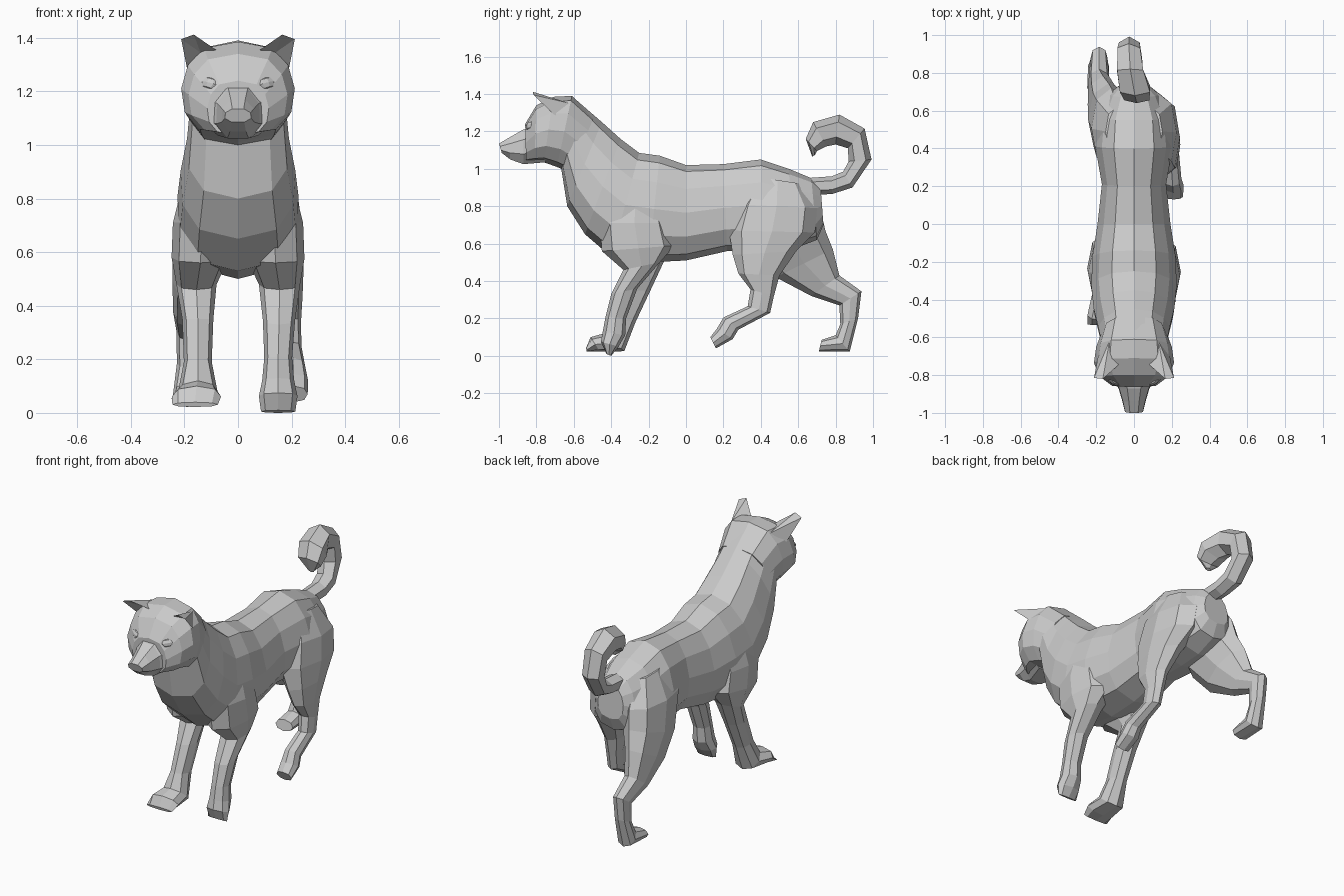
import bpy, bmesh, math
from mathutils import Vector

grey = bpy.data.materials.new("grey coat")
grey.diffuse_color = (0.6, 0.6, 0.6, 1)


def finish(name, bm):
    bmesh.ops.recalc_face_normals(bm, faces=bm.faces)
    me = bpy.data.meshes.new(name)
    bm.to_mesh(me)
    bm.free()
    me.materials.append(grey)
    ob = bpy.data.objects.new(name, me)
    bpy.context.collection.objects.link(ob)
    return ob


def loft(name, rings, sides=8, low=0.0, power=0.85, flat=False):
    """Skin rings given as (y1, z1, y2, z2, x centre, half width).
    low widens the lower half, power squares the sides, flat turns an edge up."""
    bm = bmesh.new()
    loops = []
    shift = math.pi / sides if flat else 0
    grow = 1 / math.cos(shift)
    for y1, z1, y2, z2, xc, w in rings:
        loop = []
        for i in range(sides):
            t = 2 * math.pi * i / sides + shift
            c, s = math.cos(t) * grow, math.sin(t) * grow
            s = math.copysign(abs(s) ** power, s) if abs(s) > 1e-6 else 0
            k = (1 - c) / 2
            loop.append(bm.verts.new((xc + w * s * (1 - low * c),
                                      y1 + (y2 - y1) * k, z1 + (z2 - z1) * k)))
        loops.append(loop)
    for a, b in zip(loops, loops[1:]):
        for i in range(sides):
            j = (i + 1) % sides
            bm.faces.new((a[i], a[j], b[j], b[i]))
    bm.faces.new(loops[0])
    bm.faces.new(loops[-1])
    return finish(name, bm)


# Torso and neck, rump to throat
loft("torso", [
    (0.72, 0.90, 0.735, 0.70, 0, 0.085),
    (0.67, 0.95, 0.70, 0.62, 0, 0.135),
    (0.55, 1.0, 0.57, 0.57, 0, 0.19),
    (0.40, 1.05, 0.42, 0.56, 0, 0.205),
    (0.20, 1.025, 0.22, 0.56, 0, 0.17),
    (0.0, 1.02, 0.0, 0.51, 0, 0.193),
    (-0.14, 1.07, -0.20, 0.50, 0, 0.22),
    (-0.25, 1.085, -0.40, 0.53, 0, 0.226),
    (-0.35, 1.16, -0.54, 0.65, 0, 0.214),
    (-0.45, 1.25, -0.635, 0.80, 0, 0.19),
    (-0.56, 1.345, -0.67, 1.02, 0, 0.175)], 12, 0.15, 0.75)

# Head, back of skull to face
loft("head", [
    (-0.49, 1.28, -0.62, 0.98, 0, 0.165),
    (-0.61, 1.39, -0.69, 1.01, 0, 0.20),
    (-0.71, 1.385, -0.76, 1.035, 0, 0.212),
    (-0.80, 1.34, -0.81, 1.035, 0, 0.185),
    (-0.86, 1.24, -0.855, 1.035, 0, 0.115)], 12, 0.06, 0.65)

# Muzzle, tapering to the nose
loft("muzzle", [
    (-0.77, 1.24, -0.75, 1.035, 0, 0.15),
    (-0.87, 1.21, -0.87, 1.025, 0, 0.08),
    (-0.94, 1.17, -0.94, 1.05, 0, 0.06),
    (-1.0, 1.135, -0.985, 1.085, 0, 0.048)], 8, 0.05, 0.85, True)

# Curled tail
loft("tail", [
    (0.64, 0.86, 0.64, 0.95, 0.0, 0.055),
    (0.78, 0.865, 0.78, 0.96, 0.0, 0.055),
    (0.89, 0.90, 0.84, 0.985, -0.01, 0.06),
    (0.992, 1.05, 0.87, 1.04, -0.025, 0.062),
    (0.955, 1.215, 0.865, 1.11, -0.028, 0.068),
    (0.82, 1.29, 0.80, 1.13, -0.02, 0.078),
    (0.68, 1.25, 0.75, 1.12, 0.005, 0.09),
    (0.64, 1.16, 0.70, 1.095, 0.015, 0.075),
    (0.675, 1.065, 0.69, 1.075, 0.02, 0.02)], 6)

# Front legs, shoulder to paw
loft("front_leg_right", [
    (-0.40, 0.88, -0.14, 0.88, 0.12, 0.08),
    (-0.46, 0.71, -0.09, 0.71, 0.135, 0.108),
    (-0.45, 0.56, -0.06, 0.59, 0.14, 0.108),
    (-0.335, 0.46, -0.14, 0.50, 0.155, 0.077),
    (-0.40, 0.33, -0.26, 0.36, 0.153, 0.06),
    (-0.43, 0.21, -0.32, 0.20, 0.15, 0.052),
    (-0.445, 0.13, -0.325, 0.11, 0.15, 0.06),
    (-0.455, 0.075, -0.36, 0.05, 0.15, 0.072),
    (-0.425, 0.01, -0.40, 0.0, 0.15, 0.064)])
loft("front_leg_left", [
    (-0.38, 0.88, -0.12, 0.88, -0.12, 0.08),
    (-0.45, 0.71, -0.07, 0.71, -0.135, 0.108),
    (-0.43, 0.56, -0.04, 0.60, -0.14, 0.108),
    (-0.28, 0.46, -0.12, 0.50, -0.155, 0.075),
    (-0.34, 0.35, -0.19, 0.35, -0.15, 0.058),
    (-0.40, 0.20, -0.27, 0.18, -0.15, 0.052),
    (-0.44, 0.12, -0.33, 0.025, -0.15, 0.075),
    (-0.51, 0.10, -0.46, 0.022, -0.155, 0.092),
    (-0.535, 0.04, -0.53, 0.022, -0.16, 0.085)])

# Hind legs, thigh to paw
loft("hind_leg_right", [
    (0.36, 0.96, 0.62, 0.92, 0.09, 0.06),
    (0.27, 0.81, 0.70, 0.79, 0.12, 0.105),
    (0.23, 0.67, 0.69, 0.66, 0.135, 0.108),
    (0.25, 0.54, 0.59, 0.56, 0.165, 0.08),
    (0.28, 0.44, 0.50, 0.43, 0.185, 0.056),
    (0.345, 0.355, 0.47, 0.32, 0.19, 0.045),
    (0.33, 0.265, 0.45, 0.23, 0.195, 0.042),
    (0.20, 0.205, 0.28, 0.14, 0.205, 0.046),
    (0.165, 0.145, 0.25, 0.09, 0.208, 0.054),
    (0.13, 0.10, 0.16, 0.04, 0.21, 0.05)])
loft("hind_leg_left", [
    (0.36, 0.96, 0.62, 0.92, -0.09, 0.06),
    (0.29, 0.79, 0.72, 0.78, -0.12, 0.105),
    (0.36, 0.56, 0.745, 0.67, -0.135, 0.108),
    (0.48, 0.42, 0.785, 0.57, -0.165, 0.08),
    (0.67, 0.32, 0.82, 0.43, -0.185, 0.057),
    (0.82, 0.27, 0.938, 0.345, -0.185, 0.045),
    (0.825, 0.17, 0.92, 0.20, -0.185, 0.043),
    (0.80, 0.11, 0.875, 0.022, -0.188, 0.055),
    (0.725, 0.085, 0.71, 0.022, -0.19, 0.058)])

# Cupped ears and almond eyes, mirrored
for side, label in ((1, "right"), (-1, "left")):
    bm = bmesh.new()
    inner, outer, back, tip, rim, cup = [
        bm.verts.new((side * x, y, z)) for x, y, z in (
            (0.075, -0.74, 1.35), (0.19, -0.70, 1.285), (0.13, -0.62, 1.35),
            (0.165, -0.82, 1.412), (0.212, -0.815, 1.395), (0.14, -0.72, 1.345))]
    for f in ((inner, back, tip), (back, rim, tip), (back, outer, rim),
              (inner, tip, cup), (tip, rim, cup), (rim, outer, cup),
              (inner, cup, outer, back)):
        bm.faces.new(f)
    finish("ear_" + label, bm)

    bm = bmesh.new()
    bmesh.ops.create_uvsphere(bm, u_segments=8, v_segments=4, radius=1)
    for v in bm.verts:
        v.co = Vector((v.co.x * 0.036, v.co.y * 0.015, v.co.z * 0.024))
    eye = finish("eye_" + label, bm)
    eye.location = (side * 0.108, -0.834, 1.23)
    eye.rotation_euler = (-0.35, side * -0.2, side * 0.6)
